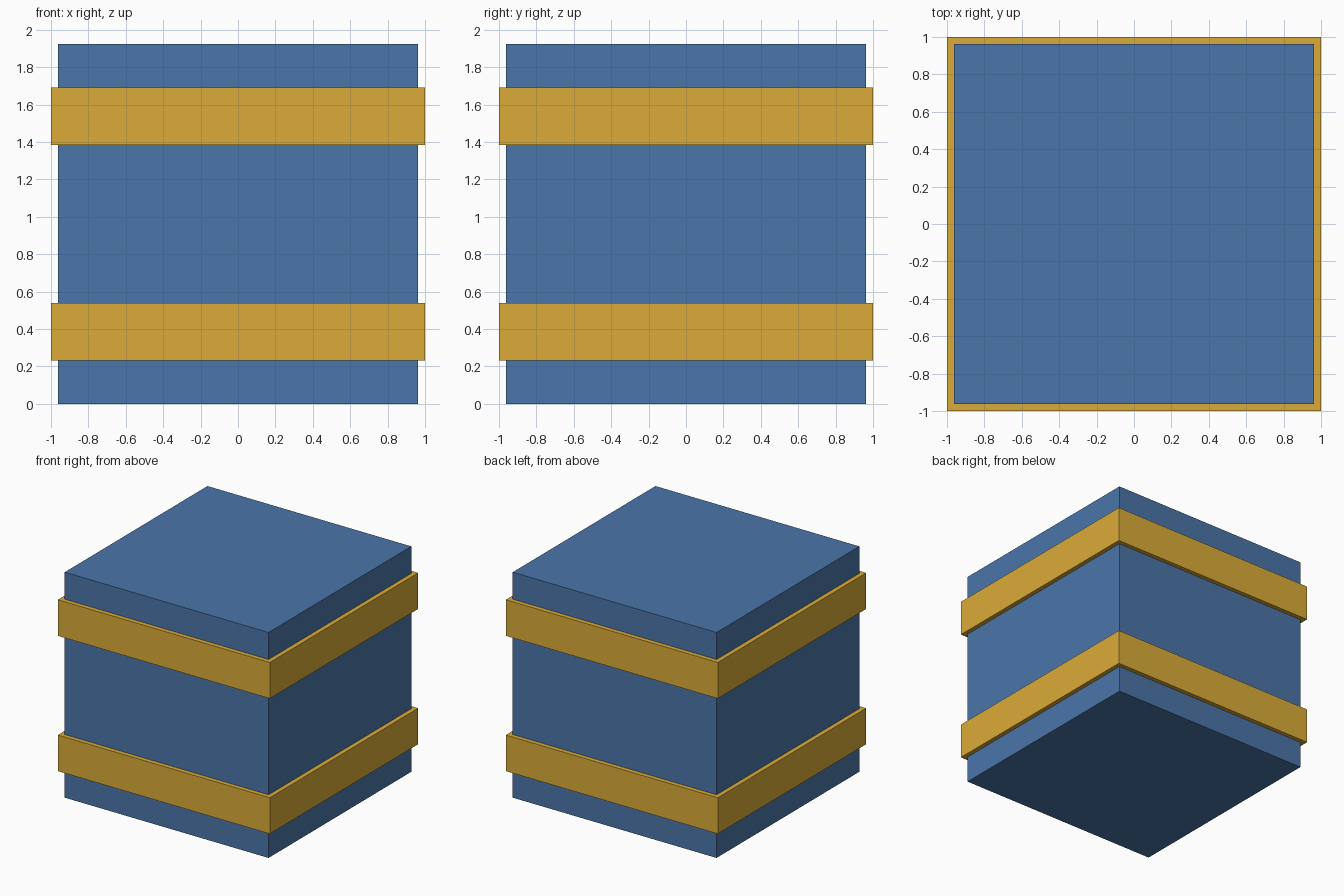
import bpy

if "Cube" in bpy.data.objects:
    bpy.data.objects.remove(bpy.data.objects["Cube"])

SIZE = 2 / 1.04  # edge of the crate cube; bands are 4% wider


def material(name, color):
    mat = bpy.data.materials.new(name)
    mat.diffuse_color = color
    mat.use_nodes = True
    mat.node_tree.nodes["Principled BSDF"].inputs["Base Color"].default_value = mat.diffuse_color
    return mat


def box(name, width, height, z, mat):
    bpy.ops.mesh.primitive_cube_add(size=1, location=(0, 0, z))
    obj = bpy.context.object
    obj.name = name
    obj.scale = (width, width, height)
    bpy.ops.object.transform_apply(location=False, rotation=False, scale=True)
    obj.data.materials.append(mat)
    return obj


blue = material("blue", (0.07, 0.18, 0.40, 1))
yellow = material("yellow", (0.71, 0.41, 0.04, 1))

# Crate body
box("crate_body", SIZE, SIZE, SIZE / 2, blue)

# Two raised bands around the body
for name, level in (("lower_band", 0.2), ("upper_band", 0.8)):
    box(name, 2, 0.16 * SIZE, level * SIZE, yellow)
